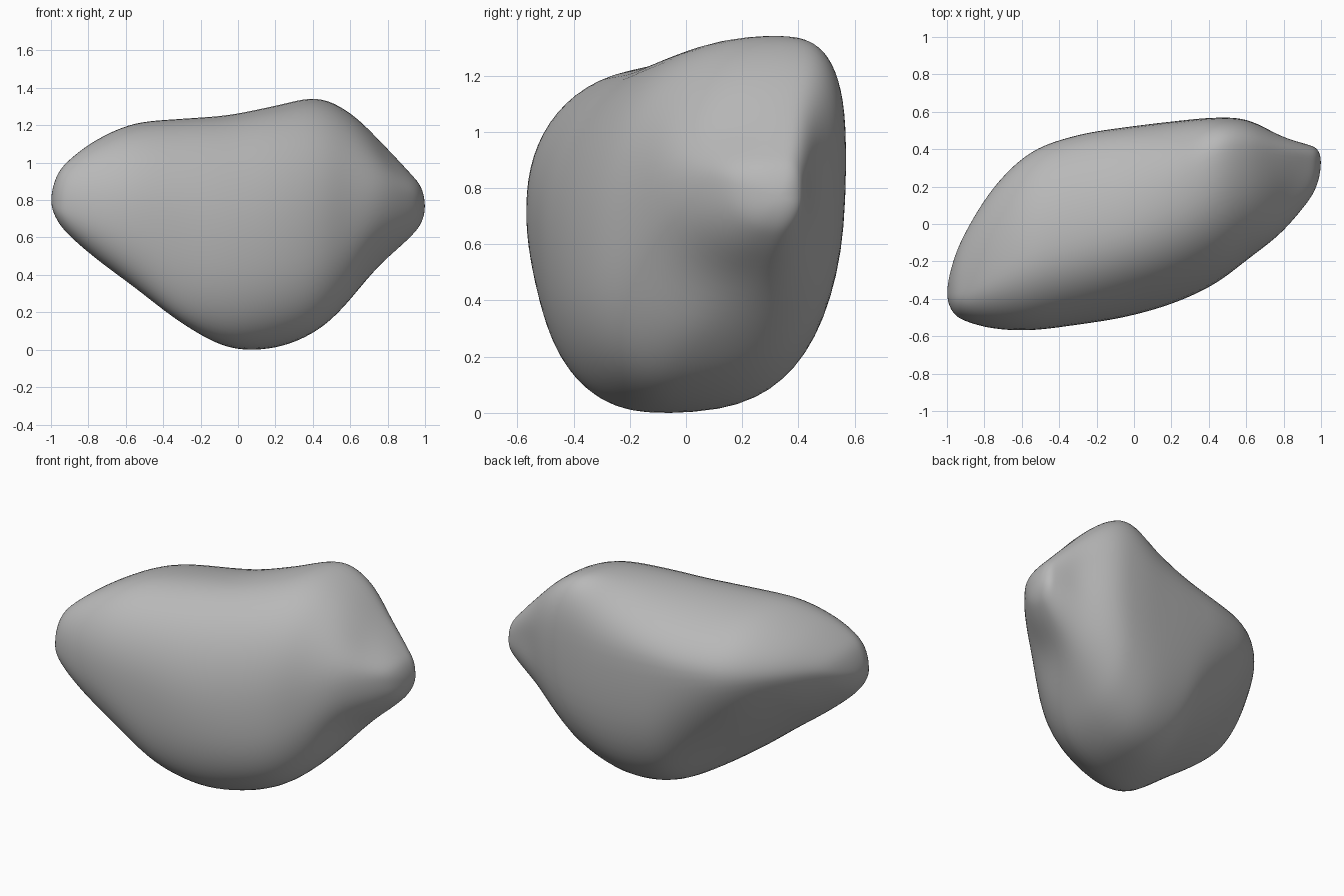
import bpy
import bmesh
import math
from mathutils import Vector

RING = 64
STEPS = 6

# Sections along x: x, then (y, z) of the front, top, back and bottom extremes
SECTIONS = [
    (-1, -.37, .81, -.37, .81, -.37, .81, -.37, .81),
    (-.97, -.47, .78, -.37, .94, -.21, .85, -.37, .71),
    (-.9, -.52, .78, -.36, 1.03, -.04, .9, -.38, .62),
    (-.75, -.56, .76, -.27, 1.14, .2, .92, -.36, .49),
    (-.55, -.57, .74, -.16, 1.225, .39, .92, -.35, .34),
    (-.3, -.54, .68, -.08, 1.25, .48, .92, -.32, .15),
    (-.05, -.5, .6, 0, 1.27, .52, .92, -.15, .02),
    (.2, -.43, .56, .15, 1.32, .55, .9, -.03, .02),
    (.42, -.33, .58, .33, 1.36, .57, .9, 0, .11),
    (.6, -.2, .67, .36, 1.28, .56, .88, .08, .27),
    (.78, -.06, .8, .35, 1.11, .48, .83, .23, .47),
    (.92, .1, .83, .34, .96, .43, .79, .3, .61),
    (.98, .21, .8, .33, .88, .4, .77, .32, .69),
    (1, .33, .78, .33, .78, .33, .78, .33, .78),
]


def clamp(value, low, high):
    return max(low, min(high, value))


def mirrored(section):
    """Swap front/back and top/bottom, so the end caps come out round."""
    return section[:1] + section[5:] + section[1:5]


def catmull(a, b, c, d, t):
    return [q + t * (r - p + t * (2 * p - 5 * q + 4 * r - s + t * (3 * (q - r) + s - p))) / 2
            for p, q, r, s in zip(a, b, c, d)]


def power(value, exponent):
    return max(value, 0) ** exponent


def section_ring(section):
    """Closed outline made of four rounded quarters between the extremes."""
    x = section[0]
    front, top, back, bottom = [section[i:i + 2] for i in (1, 3, 5, 7)]
    underside = clamp(.64 - x, .72, 1.35) + max(0, x - .5) * .6
    quarters = [
        (front, top, clamp(.95 - .2 * x, .85, .95)),
        (back, top, clamp(.9 - .45 * x, .7, 1)),
        (back, bottom, underside),
        (front, bottom, .85),
    ]
    points = []
    count = RING // 4
    for index, (side, pole, exponent) in enumerate(quarters):
        for step in range(count):
            part = step / count if index % 2 == 0 else 1 - step / count
            angle = part * math.pi / 2
            y = pole[0] + (side[0] - pole[0]) * power(math.cos(angle), exponent)
            z = side[1] + (pole[1] - side[1]) * power(math.sin(angle), exponent)
            points.append(Vector((x, y, z)))
    return points


def dent(bm, centre, radius, depth):
    """Soft hollow, pushed in along the surface normal."""
    bm.normal_update()
    centre = Vector(centre)
    shifts = [(v, v.normal * depth * math.exp(-((v.co - centre).length / radius) ** 2))
              for v in bm.verts]
    for v, shift in shifts:
        v.co -= shift


cube = bpy.data.objects.get("Cube")
if cube:
    bpy.data.objects.remove(cube, do_unlink=True)

# Stone body lofted through the sections
path = [mirrored(SECTIONS[1])] + SECTIONS + [mirrored(SECTIONS[-2])]
bm = bmesh.new()
rings = []
for i in range(len(SECTIONS) - 1):
    for step in range(STEPS):
        if i or step:
            section = catmull(*path[i:i + 4], step / STEPS)
            rings.append([bm.verts.new(p) for p in section_ring(section)])
for a, b in zip(rings, rings[1:]):
    for j in range(RING):
        k = (j + 1) % RING
        bm.faces.new((a[j], a[k], b[k], b[j]))

# Rounded tips
for ring, end in ((rings[0], SECTIONS[0]), (rings[-1], SECTIONS[-1])):
    tip = bm.verts.new(end[:3])
    for j in range(RING):
        bm.faces.new((ring[j], ring[(j + 1) % RING], tip))
bmesh.ops.recalc_face_normals(bm, faces=bm.faces)

# Worn hollows around the pointed end
dent(bm, (.72, .05, .5), .2, .03)
dent(bm, (.78, .15, .98), .14, .025)
dent(bm, (.8, .46, .82), .1, .01)

# Even out the surface
for _ in range(6):
    bmesh.ops.smooth_vert(bm, verts=bm.verts, factor=.5,
                          use_axis_x=True, use_axis_y=True, use_axis_z=True)
lowest = min(v.co.z for v in bm.verts)
for v in bm.verts:
    v.co.z -= lowest

mesh = bpy.data.meshes.new("rock")
bm.to_mesh(mesh)
bm.free()
rock = bpy.data.objects.new("rock", mesh)
bpy.context.collection.objects.link(rock)
for polygon in mesh.polygons:
    polygon.use_smooth = True

# Plain grey stone
stone = bpy.data.materials.new("grey_stone")
stone.use_nodes = True
colour = (.48, .48, .48, 1)
stone.diffuse_color = colour
stone.node_tree.nodes["Principled BSDF"].inputs["Base Color"].default_value = colour
mesh.materials.append(stone)
